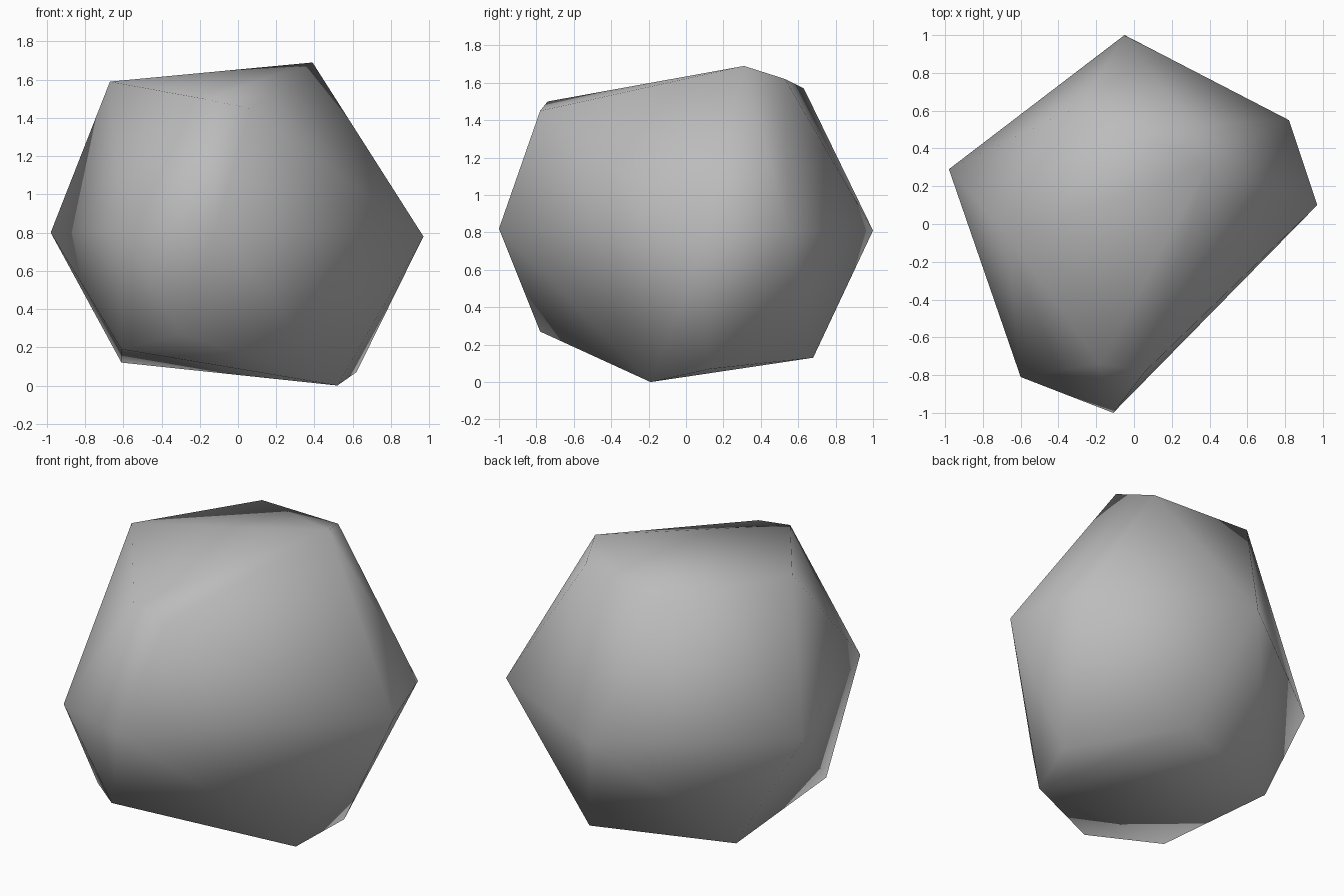
import bpy
import bmesh

default_cube = bpy.data.objects.get("Cube")
if default_cube:
    bpy.data.objects.remove(default_cube, do_unlink=True)


def make_material(name, colour):
    material = bpy.data.materials.new(name)
    material.use_nodes = True
    material.diffuse_color = colour
    shader = material.node_tree.nodes["Principled BSDF"]
    shader.inputs["Base Color"].default_value = colour
    shader.inputs["Roughness"].default_value = 0.8
    return material


# Three uneven six-cornered rings, each turned a little against the next
lower_ring = [(.52, -.19, 0), (.62, .13, .07), (.17, .68, .13),
              (-.61, .39, .12), (-.61, -.47, .19), (-.3, -.78, .27)]
middle_ring = [(.97, .1, .78), (.82, .55, .8), (-.05, 1, .81),
               (-.98, .29, .8), (-.6, -.81, .8), (-.11, -1, .82)]
upper_ring = [(.39, .31, 1.69), (.3, .53, 1.62), (-.28, .63, 1.57),
              (-.67, -.06, 1.59), (-.18, -.74, 1.5), (.06, -.78, 1.45)]

# Wrap the rings in one convex stone
stone_mesh = bmesh.new()
for ring in (lower_ring, middle_ring, upper_ring):
    for corner in ring:
        stone_mesh.verts.new(corner)
bmesh.ops.convex_hull(stone_mesh, input=stone_mesh.verts)
bmesh.ops.recalc_face_normals(stone_mesh, faces=stone_mesh.faces)
for face in stone_mesh.faces:
    face.smooth = True

mesh = bpy.data.meshes.new("stone")
stone_mesh.to_mesh(mesh)
stone_mesh.free()
mesh.materials.append(make_material("stone grey", (0.5, 0.5, 0.5, 1)))
stone = bpy.data.objects.new("stone", mesh)
bpy.context.collection.objects.link(stone)
